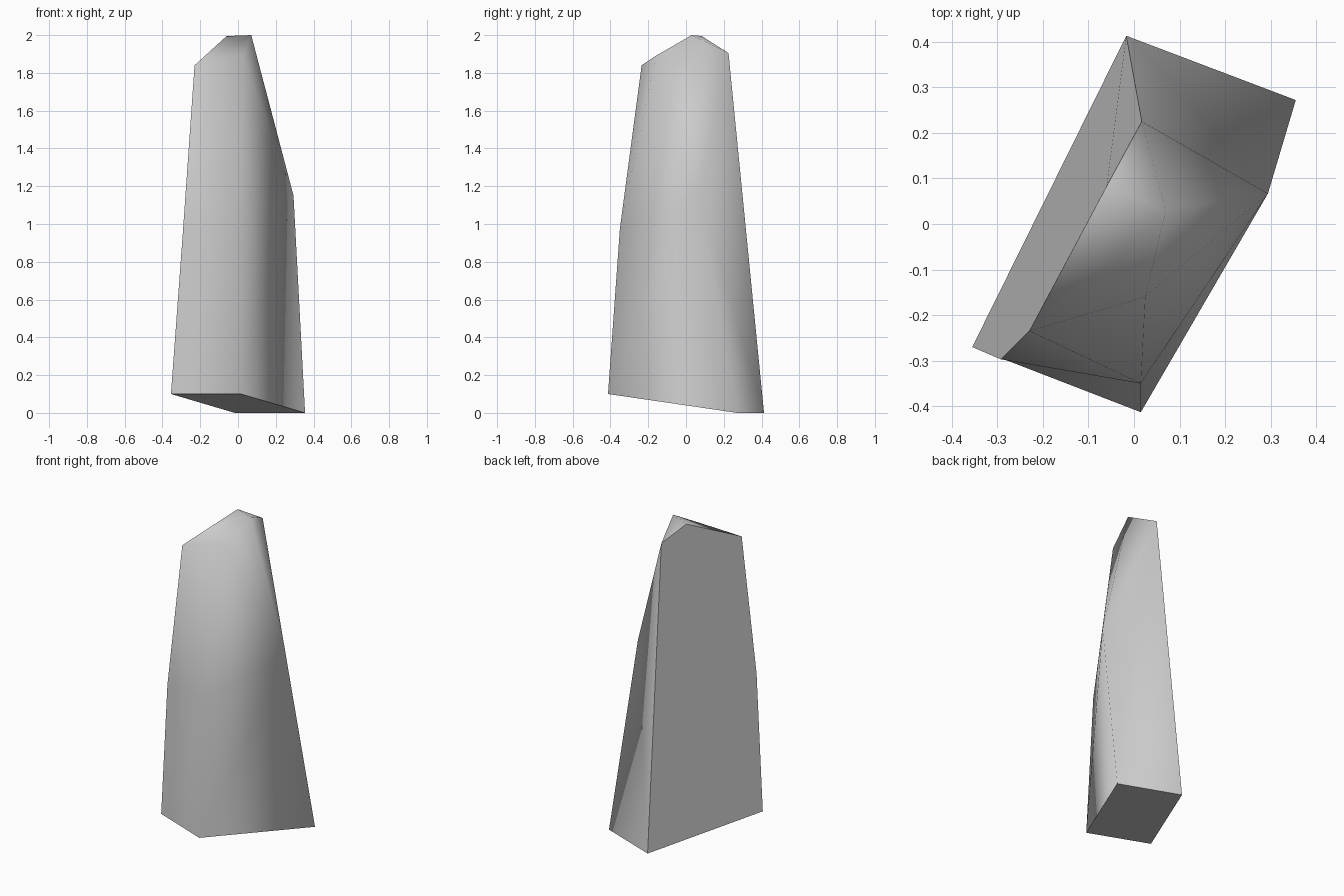
import bpy
import bmesh

cube = bpy.data.objects.get("Cube")
if cube:
    bpy.data.objects.remove(cube, do_unlink=True)


def make_material(name, colour):
    material = bpy.data.materials.new(name)
    material.use_nodes = True
    material.diffuse_color = colour
    material.node_tree.nodes["Principled BSDF"].inputs["Base Color"].default_value = colour
    return material


# Named corners of the faceted stone
corners = {
    "base_left": (-0.355, -0.27, 0.10),
    "base_front": (0.015, -0.413, 0.10),
    "base_right": (0.355, 0.272, 0.0),
    "base_back": (-0.017, 0.413, 0.0),
    "waist_left": (-0.292, -0.297, 0.955),
    "waist_front": (0.015, -0.35, 0.975),
    "shoulder_right": (0.294, 0.067, 1.15),
    "shoulder_left": (-0.23, -0.235, 1.84),
    "shoulder_front": (0.025, -0.16, 1.89),
    "shoulder_back": (0.017, 0.225, 1.905),
    "peak_left": (-0.06, 0.083, 1.995),
    "peak_right": (0.07, 0.03, 2.0),
}

# Flat cut faces: underside and the long split side
flat_faces = [
    "base_left base_back base_right base_front",
    "base_left waist_left shoulder_left peak_left shoulder_back base_back",
]

# Weathered faces that blend smoothly into one another
soft_faces = [
    "base_left base_front waist_front waist_left",
    "waist_left waist_front shoulder_left",
    "waist_front shoulder_front shoulder_left",
    "base_front base_right shoulder_right",
    "base_front shoulder_right waist_front",
    "waist_front shoulder_right shoulder_front",
    "shoulder_front shoulder_right peak_right",
    "peak_right shoulder_right shoulder_back",
    "base_right base_back shoulder_right",
    "base_back shoulder_back shoulder_right",
    "shoulder_left shoulder_front peak_right",
    "shoulder_left peak_right peak_left",
    "peak_left peak_right shoulder_back",
]

bm = bmesh.new()
verts = {name: bm.verts.new(place) for name, place in corners.items()}


def add_faces(descriptions):
    return [bm.faces.new([verts[n] for n in text.split()]) for text in descriptions]


cut = add_faces(flat_faces)
add_faces(soft_faces)
bmesh.ops.recalc_face_normals(bm, faces=bm.faces)
for face in bm.faces:
    face.smooth = True

# Keep crisp edges around the cut faces
for face in cut:
    for edge in face.edges:
        edge.smooth = False

mesh = bpy.data.meshes.new("standing_stone")
bm.to_mesh(mesh)
bm.free()
mesh.materials.append(make_material("stone_grey", (0.6, 0.6, 0.6, 1.0)))
stone = bpy.data.objects.new("standing_stone", mesh)
bpy.context.collection.objects.link(stone)
